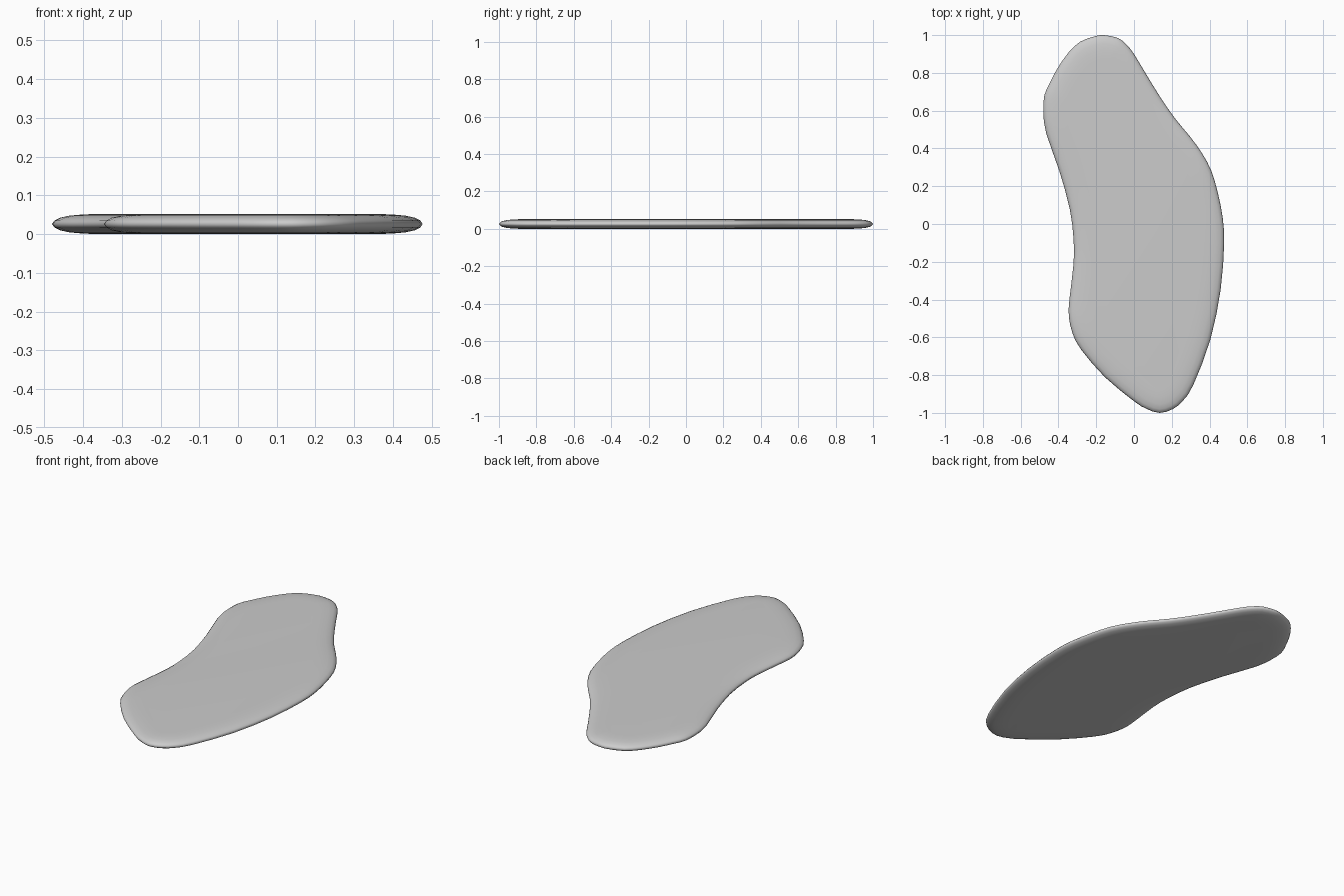
import bpy, bmesh
from mathutils import Vector

if "Cube" in bpy.data.objects:
    bpy.data.objects.remove(bpy.data.objects["Cube"])

# Outline seen from above, clockwise from the back tip
OUTLINE = [(-.16, 1), (-.085, .985), (-.04, .95), (0, .90), (.06, .80), (.14, .67),
           (.22, .555), (.295, .465), (.36, .375), (.41, .28), (.445, .16), (.47, .03),
           (.477, -.105), (.459, -.345), (.405, -.61), (.315, -.85), (.26, -.935),
           (.205, -.98), (.135, -1), (.065, -.978), (0, -.938), (-.155, -.81),
           (-.28, -.665), (-.325, -.58), (-.345, -.49), (-.342, -.4), (-.32, -.21),
           (-.32, -.08), (-.34, .08), (-.395, .28), (-.465, .48), (-.48, .59),
           (-.475, .68), (-.447, .745), (-.405, .825), (-.345, .91), (-.285, .965),
           (-.21, .993)]
# Rounded rim: inset from the outline, share of the half thickness
RIM = [(.12, 1), (.08, .95), (.045, .83), (.02, .62), (.006, .34), (0, 0)]
HALF = .026


def smooth_loop(points):
    """Double the points with a closed Catmull-Rom curve."""
    p = [Vector(q) for q in points]
    n = len(p)
    out = []
    for i in range(n):
        a, b, c, d = p[i - 1], p[i], p[(i + 1) % n], p[(i + 2) % n]
        out += [b, (9 * (b + c) - a - d) / 16]
    return out


loop = smooth_loop(OUTLINE)
n = len(loop)
normals = []
for i in range(n):
    t = loop[(i + 2) % n] - loop[i - 2]
    normals.append(Vector((t.y, -t.x)).normalized())

# Slab: stacked inset rings from bottom to top, closed by flat caps
levels = [(d, HALF * (1 - h)) for d, h in RIM]
levels += [(d, HALF * (1 + h)) for d, h in reversed(RIM[:-1])]
bm = bmesh.new()
rings = []
for d, z in levels:
    ring = []
    for p, nrm in zip(loop, normals):
        q = p + nrm * d
        ring.append(bm.verts.new((q.x, q.y, z)))
    rings.append(ring)
for lo, hi in zip(rings, rings[1:]):
    for i in range(n):
        j = (i + 1) % n
        bm.faces.new((lo[i], lo[j], hi[j], hi[i]))
bm.faces.new(rings[0])
bm.faces.new(rings[-1])
bmesh.ops.recalc_face_normals(bm, faces=bm.faces[:])
for f in bm.faces:
    f.smooth = True

mesh = bpy.data.meshes.new("flat_slab")
bm.to_mesh(mesh)
bm.free()
slab = bpy.data.objects.new("flat_slab", mesh)
bpy.context.collection.objects.link(slab)
